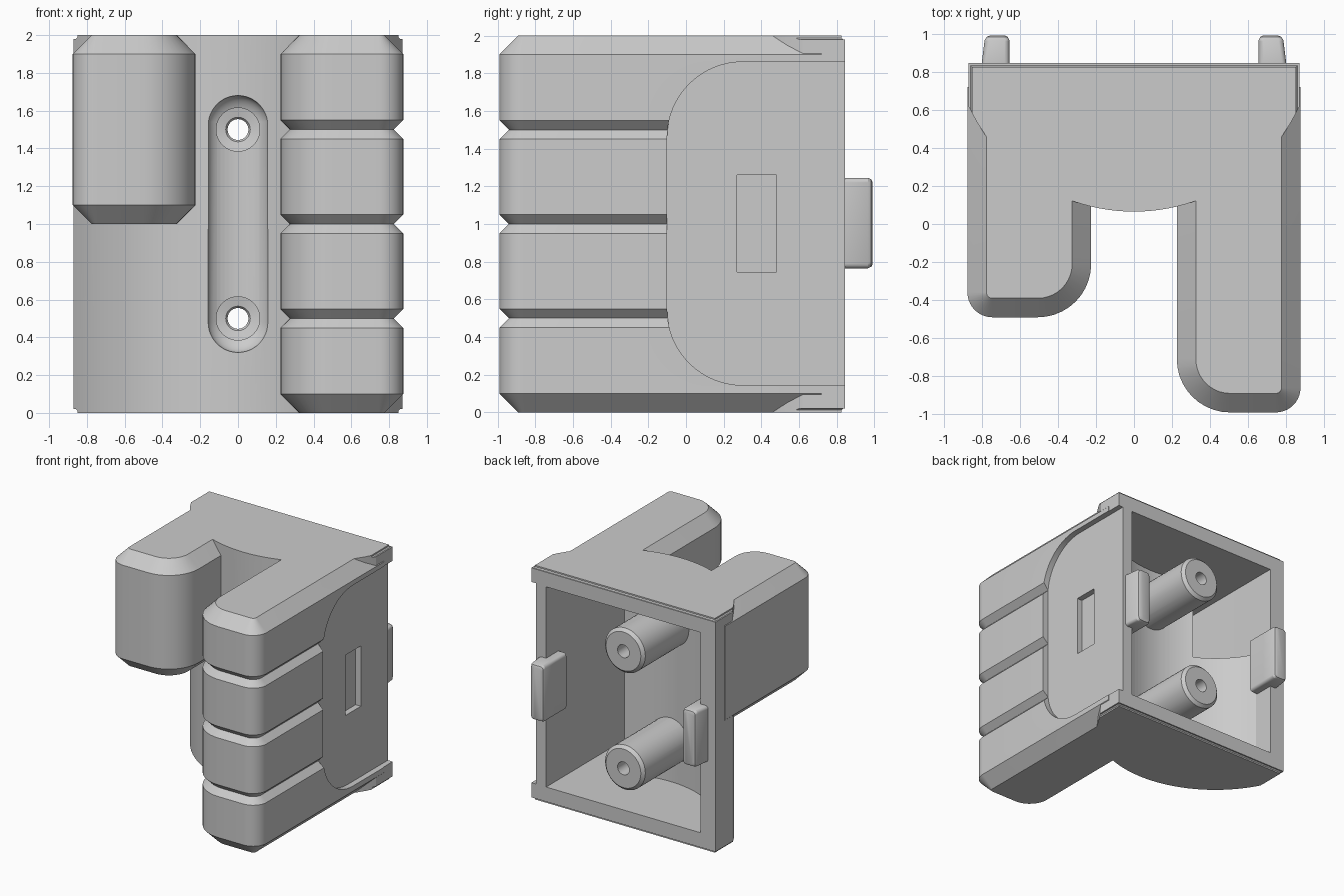
import bpy, bmesh
from math import sin, cos, pi, sqrt, radians

if "Cube" in bpy.data.objects:
    bpy.data.objects.remove(bpy.data.objects["Cube"])


def loft(name, rings):
    """Solid through a stack of rings with equal point counts, capped at both ends."""
    bm = bmesh.new()
    vs = [[bm.verts.new(p) for p in ring] for ring in rings]
    n = len(vs[0])
    for a, b in zip(vs, vs[1:]):
        for i in range(n):
            j = (i + 1) % n
            bm.faces.new((a[i], a[j], b[j], b[i]))
    bm.faces.new(vs[0][::-1])
    bm.faces.new(vs[-1])
    return finish(name, bm)


def finish(name, bm):
    bmesh.ops.recalc_face_normals(bm, faces=bm.faces)
    me = bpy.data.meshes.new(name)
    bm.to_mesh(me)
    bm.free()
    ob = bpy.data.objects.new(name, me)
    bpy.context.collection.objects.link(ob)
    return ob


def combine(target, tool, op):
    """Apply a boolean and remove the tool object."""
    mod = target.modifiers.new("bool", 'BOOLEAN')
    mod.operation, mod.solver, mod.object = op, 'EXACT', tool
    bpy.context.view_layer.objects.active = target
    bpy.ops.object.modifier_apply(modifier=mod.name)
    bpy.data.objects.remove(tool)


def rounded(x0, x1, y0, y1, radii, seg=10):
    """Rectangle outline with one radius per corner, from the low corner round."""
    pts = []
    corners = [(x0, y0, 1, 1), (x1, y0, -1, 1), (x1, y1, -1, -1), (x0, y1, 1, -1)]
    for k, ((x, y, sx, sy), r) in enumerate(zip(corners, radii)):
        if r == 0:
            pts.append((x, y))
            continue
        for i in range(seg + 1):
            a = pi + k * pi / 2 + i * pi / 2 / seg
            pts.append((x + sx * r + r * cos(a), y + sy * r + r * sin(a)))
    return pts


def finger(name, x0, x1, y0, y1, r0, r1, levels):
    """Upright block with rounded front corners; levels are (z, inset)."""
    return loft(name, [[(x, y, z) for x, y in rounded(
        x0 + i, x1 - i, y0 + i, y1, (max(r0 - i, .01), max(r1 - i, .01), 0, 0))]
        for z, i in levels])


def curved_block(name, half, radius, back, z0, z1):
    """Box whose front is an arc of a large cylinder."""
    n = 40
    pts = [(half, back), (-half, back)]
    for i in range(n + 1):
        x = -half + 2 * half * i / n
        pts.append((x, 1.025 - sqrt(radius ** 2 - x * x)))
    return loft(name, [[(x, y, z) for x, y in pts] for z in (z0, z1)])


def turned(name, z, steps):
    """Round part along y at x = 0; steps are (y, radius)."""
    return loft(name, [[(r * cos(i * pi / 20), y, z + r * sin(i * pi / 20))
                        for i in range(40)] for y, r in steps])


# Main shell with small bevels on its long side edges
housing = curved_block("housing", .87, .96, .845, 0, 2)
bm = bmesh.new()
bm.from_mesh(housing.data)
side = [e for e in bm.edges
        if all(abs(abs(v.co.x) - .87) < 1e-4 for v in e.verts)
        and abs(e.verts[0].co.z - e.verts[1].co.z) < 1e-4]
bmesh.ops.bevel(bm, geom=side, offset=.02, segments=3, affect='EDGES')
bm.to_mesh(housing.data)
bm.free()

# Short plain finger and long grooved finger
short = (-.875, -.225, -.49, .72, .13, .28)
long = (.225, .875, -.99, .72, .28, .13)
grooves = [(0, .1), (.1, 0)]
for z in (.5, 1, 1.5):
    grooves += [(z - .05, 0), (z, .05), (z + .05, 0)]
grooves += [(1.9, 0), (2, .1)]
combine(housing, finger("short_finger", *short, [(1, .1), (1.1, 0), (1.9, 0), (2, .1)]), 'UNION')
combine(housing, finger("long_finger", *long, grooves), 'UNION')

# Hollow interior, open at the back
W = .145
cavity = curved_block("cavity", .73, .96 - W, 1, W, 2 - W)
combine(cavity, finger("short_cavity", *short, [(1 + W, W), (2 - W, W)]), 'UNION')
combine(cavity, finger("long_cavity", *long, [(W, W), (2 - W, W)]), 'UNION')
combine(housing, cavity, 'DIFFERENCE')

# Recessed side panel with a blind rectangular pocket
panel = rounded(-.1, 1, .145, 1.86, (.4, 0, 0, .4), 16)
combine(housing, loft("panel_cut", [[(x, y, z) for y, z in panel] for x in (.825, 1)]), 'DIFFERENCE')
pocket = rounded(.27, .48, .745, 1.26, (0, 0, 0, 0))
combine(housing, loft("pocket_cut", [[(x, y, z) for y, z in pocket] for x in (.775, 1)]), 'DIFFERENCE')

# Screw bosses inside
for z in (.5, 1.5):
    combine(housing, turned("boss", z, [(.15, .19), (.82, .19), (.845, .165)]), 'UNION')

# Shallow rounded channel on the front
bm = bmesh.new()
bmesh.ops.create_uvsphere(bm, u_segments=40, v_segments=24, radius=.16)
for v in bm.verts:
    v.co.y = v.co.y * .56 + .065
    v.co.z += 1 + (.52 if v.co.z > 1e-5 else -.52)
combine(housing, finish("channel_cut", bm), 'DIFFERENCE')

# Stepped screw holes through the bosses
for z in (.5, 1.5):
    combine(housing, turned("screw_cut", z, [
        (-.1, .115), (.19, .115), (.2, .065), (.215, .055), (.95, .055)]), 'DIFFERENCE')

# Snap clips on the rear rim
for s, name in ((-1, "clip_left"), (1, "clip_right")):
    rings = []
    for y, outer, i in ((.68, .80, 0), (.845, .80, 0), (.965, .785, 0), (.983, .783, .008), (.99, .78, .022)):
        rings.append([(s * x, y, z) for x, z in rounded(
            .655 + i, outer - i, .765 + i, 1.245 - i, (.025,) * 4, 4)])
    loft(name, rings)

# Smooth curved faces, keep edges crisp
for ob in bpy.context.scene.objects:
    ob.select_set(True)
bpy.context.view_layer.objects.active = housing
bpy.ops.object.shade_smooth_by_angle(angle=radians(25))
